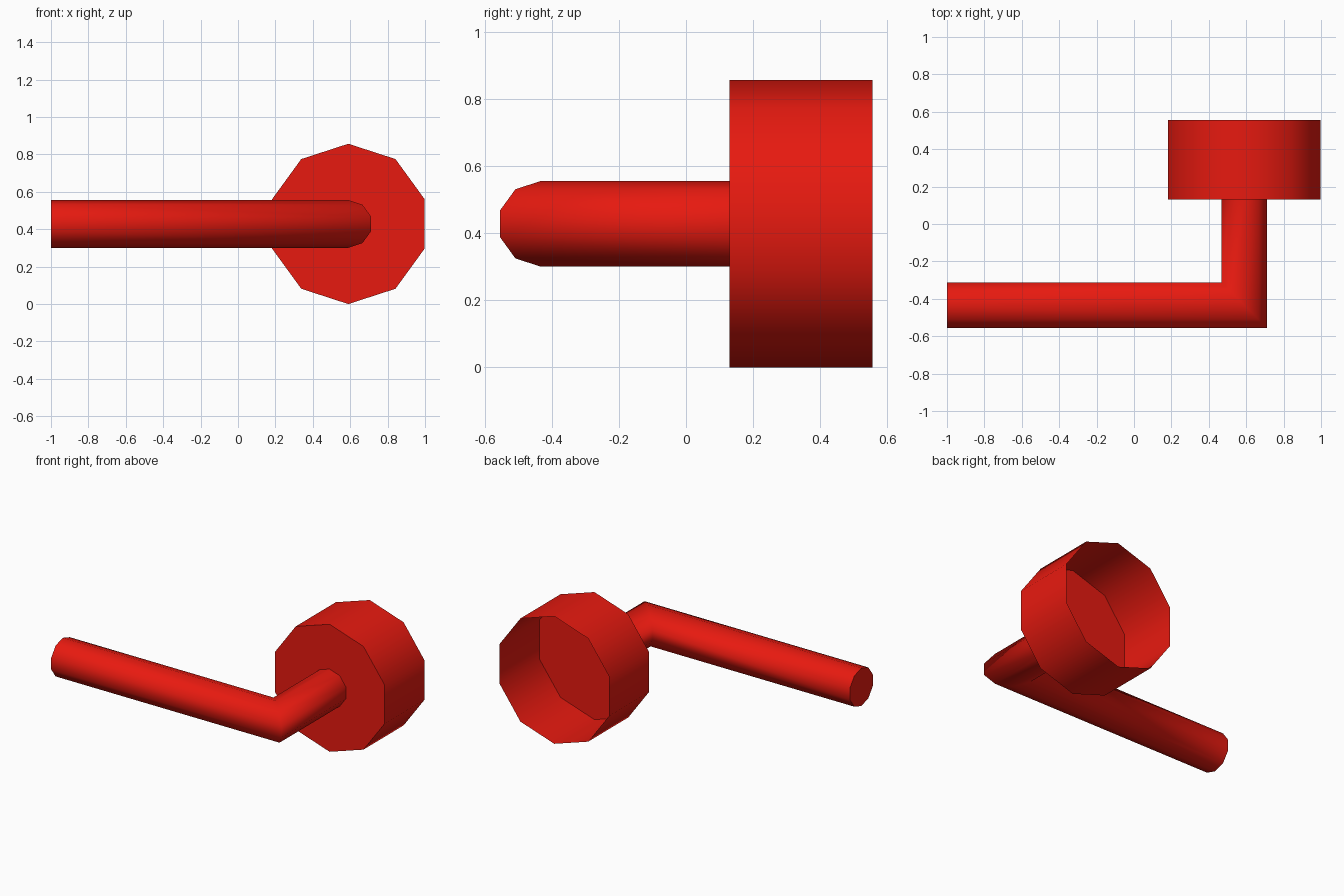
import bpy, bmesh
from math import sin, cos, tau

if "Cube" in bpy.data.objects:
    bpy.data.objects.remove(bpy.data.objects["Cube"])

SIDES = 10
CX, CY, CZ = 0.59, -0.434, 0.4285   # stem axis x, grip axis y, shared height

red = bpy.data.materials.new("red")
red.diffuse_color = (0.8, 0.01, 0.005, 1)
red.use_nodes = True
red.node_tree.nodes["Principled BSDF"].inputs["Base Color"].default_value = red.diffuse_color


def ring(radius, place):
    """Decagon with a vertex at the top; place maps (side, up) to a point."""
    angles = [tau * i / SIDES for i in range(SIDES)]
    return [place(radius * sin(a), radius * cos(a)) for a in angles]


def loft(name, rings):
    """Smooth skin through the rings, with a flat cap on the first one only."""
    bm = bmesh.new()
    loops = [[bm.verts.new(p) for p in r] for r in rings]
    for a, b in zip(loops, loops[1:]):
        for i in range(SIDES):
            j = (i + 1) % SIDES
            bm.faces.new((a[i], a[j], b[j], b[i])).smooth = True
    bm.faces.new(loops[0][::-1])
    bmesh.ops.recalc_face_normals(bm, faces=bm.faces)
    mesh = bpy.data.meshes.new(name)
    bm.to_mesh(mesh)
    bm.free()
    mesh.materials.append(red)
    obj = bpy.data.objects.new(name, mesh)
    bpy.context.collection.objects.link(obj)
    # keep the cap rim crisp
    for e in mesh.edges:
        e.use_edge_sharp = all(v < SIDES for v in e.vertices)
    return obj


# Lever: grip along x, mitred elbow, stem running back to the mounting cup
loft("lever", [
    ring(0.1275, lambda s, u: (-1.0, CY - s, CZ + u)),
    ring(0.1275, lambda s, u: (CX + s, CY - s, CZ + u)),
    ring(0.1275, lambda s, u: (CX + s, 0.13, CZ + u)),
])

# Mounting cup: closed front, open at the back
loft("mounting_cup", [
    ring(0.4285, lambda s, u: (CX + s, 0.13, CZ + u)),
    ring(0.4285, lambda s, u: (CX + s, 0.556, CZ + u)),
])
